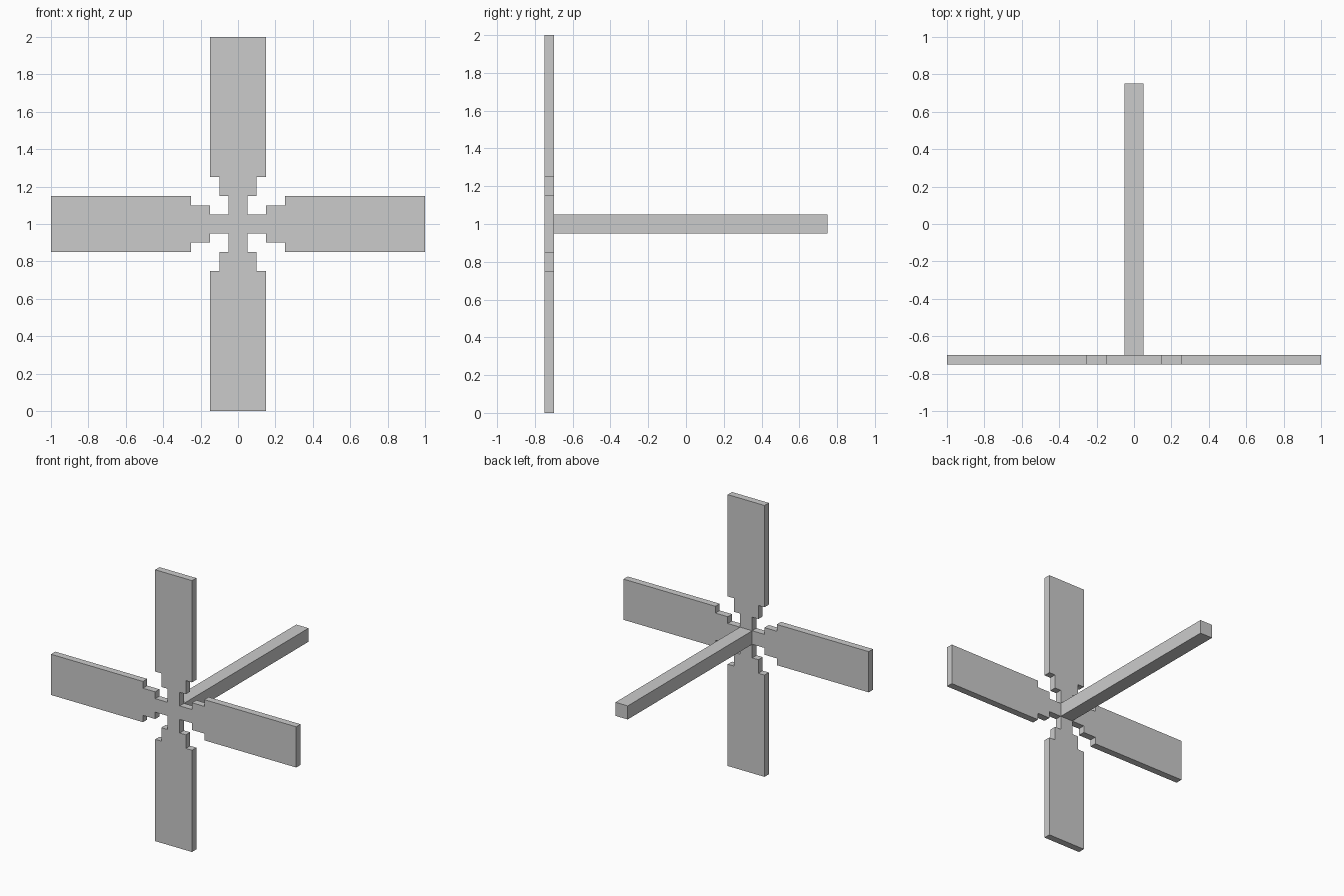
import bpy, bmesh
from mathutils import Vector

if "Cube" in bpy.data.objects:
    bpy.data.objects.remove(bpy.data.objects["Cube"])

HUB_Z = 1.0
FRONT, BLADE_BACK, BACK = -0.75, -0.70, 0.75


def extruded(name, outline, y0, y1):
    """Solid from an (x, z) outline around the hub, running from y0 to y1."""
    bm = bmesh.new()
    face = bm.faces.new([bm.verts.new((x, y0, z + HUB_Z)) for x, z in outline])
    ext = bmesh.ops.extrude_face_region(bm, geom=[face], use_keep_orig=True)
    verts = [g for g in ext["geom"] if isinstance(g, bmesh.types.BMVert)]
    bmesh.ops.translate(bm, verts=verts, vec=Vector((0, y1 - y0, 0)))
    bmesh.ops.recalc_face_normals(bm, faces=bm.faces)
    mesh = bpy.data.meshes.new(name)
    bm.to_mesh(mesh)
    bm.free()
    obj = bpy.data.objects.new(name, mesh)
    bpy.context.collection.objects.link(obj)
    return obj


# Stepped edge of one blade: narrow root, mid step, wide sail
edge = [(0.15, 0.05), (0.15, 0.10), (0.25, 0.10), (0.25, 0.15), (1.0, 0.15)]
arm = [(0.05, -0.05)] + [(x, -z) for x, z in edge] + edge[::-1]

# Four blades joined at the hub, each a quarter turn from the last
outline = []
for _ in range(4):
    outline += arm
    arm = [(-z, x) for x, z in arm]
extruded("rotor_blades", outline, FRONT, BLADE_BACK)

# Square shaft behind the hub, slightly embedded in the rotor
s = 0.05
extruded("shaft", [(-s, -s), (s, -s), (s, s), (-s, s)], BLADE_BACK - 0.02, BACK)
